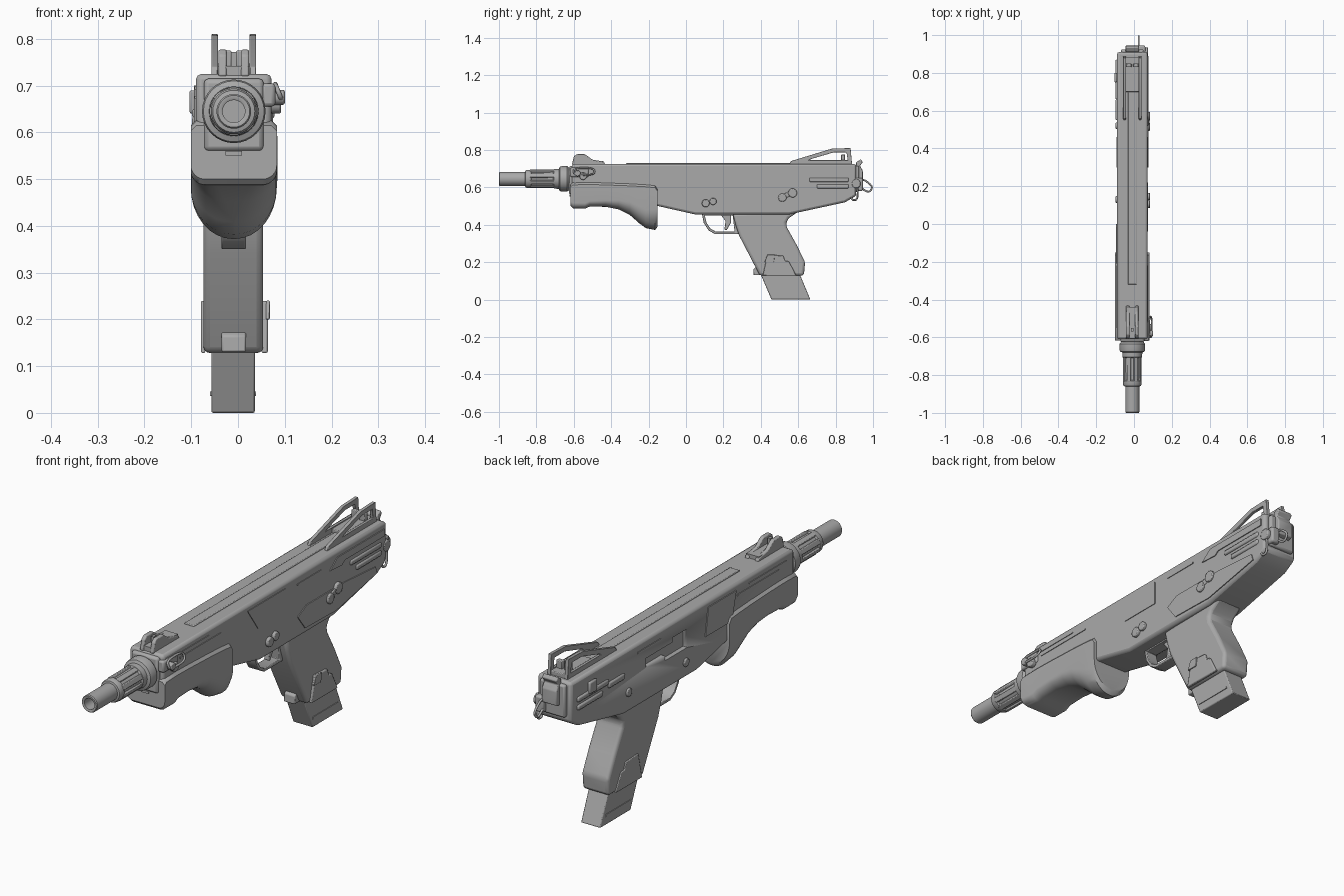
import bpy, bmesh, math
from mathutils import Vector, Matrix

grey = bpy.data.materials.new("gunmetal grey")
grey.diffuse_color = (0.4, 0.4, 0.4, 1)
CX, AXIS = -0.009, 0.645          # body centre in x, barrel height


def finish(name, bm, bevel=0, segs=2, angle=35):
    bmesh.ops.recalc_face_normals(bm, faces=bm.faces)
    me = bpy.data.meshes.new(name)
    bm.to_mesh(me)
    bm.free()
    ob = bpy.data.objects.new(name, me)
    bpy.context.collection.objects.link(ob)
    me.materials.append(grey)
    bpy.ops.object.select_all(action='DESELECT')
    bpy.context.view_layer.objects.active = ob
    ob.select_set(True)
    bpy.ops.object.shade_smooth_by_angle(angle=math.radians(angle))
    if bevel:
        m = ob.modifiers.new("bevel", 'BEVEL')
        m.width, m.segments, m.limit_method = bevel, segs, 'ANGLE'
        m.angle_limit = math.radians(30)
    return ob


def prism(name, pts, x0, x1, bevel=0, segs=2):
    """Side profile of (y, z) points extruded across x."""
    bm = bmesh.new()
    a = [bm.verts.new((x0, y, z)) for y, z in pts]
    b = [bm.verts.new((x1, y, z)) for y, z in pts]
    bm.faces.new(a)
    bm.faces.new(b)
    for i in range(len(pts)):
        j = (i + 1) % len(pts)
        bm.faces.new((a[i], a[j], b[j], b[i]))
    return finish(name, bm, bevel, segs)


def box(name, x0, x1, y0, y1, z0, z1, bevel=0):
    return prism(name, [(y0, z0), (y1, z0), (y1, z1), (y0, z1)], x0, x1, bevel)


def frame(name, outer, inner, x0, x1, bevel=0):
    """Plate with an opening; both outlines have the same point count."""
    bm = bmesh.new()
    loops = [[bm.verts.new((x, y, z)) for y, z in l]
             for x, l in ((x0, outer), (x1, outer), (x1, inner), (x0, inner))]
    n = len(outer)
    for k in range(4):
        p, q = loops[k], loops[(k + 1) % 4]
        for i in range(n):
            j = (i + 1) % n
            bm.faces.new((p[i], p[j], q[j], q[i]))
    return finish(name, bm, bevel)


def lathe(name, prof, n=32):
    """Closed (y, radius) profile turned about the barrel axis."""
    bm = bmesh.new()
    rings = []
    for y, r in prof:
        rings.append([bm.verts.new((CX + r * math.cos(t), y, AXIS + r * math.sin(t)))
                      for t in (2 * math.pi * i / n for i in range(n))])
    for p, q in zip(rings, rings[1:]):
        for i in range(n):
            j = (i + 1) % n
            bm.faces.new((p[i], p[j], q[j], q[i]))
    bm.faces.new(rings[0])
    bm.faces.new(rings[-1])
    return finish(name, bm)


def pin(name, y, z, x0, x1, r):
    return prism(name, [(y + r * math.cos(i * math.pi / 10), z + r * math.sin(i * math.pi / 10))
                        for i in range(20)], x0, x1, 0.004)


def loop_wire(name, c, axis_u, axis_v, u, v, r):
    """Rounded closed wire loop."""
    bm = bmesh.new()
    n, m = 24, 8
    c, U, V = Vector(c), Vector(axis_u).normalized(), Vector(axis_v).normalized()
    W = U.cross(V)
    rings = []
    for i in range(n):
        t = 2 * math.pi * i / n
        ca, sa = math.cos(t), math.sin(t)
        p = c + U * u * math.copysign(abs(ca) ** 0.7, ca) + V * v * math.copysign(abs(sa) ** 0.7, sa)
        d = (U * ca + V * sa).normalized()
        rings.append([bm.verts.new(p + r * (d * math.cos(s) + W * math.sin(s)))
                      for s in (2 * math.pi * k / m for k in range(m))])
    for i in range(n):
        p, q = rings[i], rings[(i + 1) % n]
        for k in range(m):
            bm.faces.new((p[k], p[(k + 1) % m], q[(k + 1) % m], q[k]))
    return finish(name, bm, angle=60)


# receiver with ejection port cut into the left side
L, R = -0.09, 0.072
receiver = prism("receiver", [(-0.61, 0.56), (-0.61, 0.725), (0.91, 0.725), (0.91, 0.555),
                              (0.85, 0.52), (0.55, 0.455), (0.05, 0.455), (-0.15, 0.5)], L, R, 0.012)
cutter = prism("port_cutter", [(0.12, 0.58), (0.12, 0.66), (0.22, 0.66), (0.22, 0.64), (0.4, 0.64),
                               (0.4, 0.60), (0.27, 0.60), (0.27, 0.58)], L - 0.05, L + 0.02)
cutter.hide_render = True
cutter.hide_viewport = True
cut = receiver.modifiers.new("port", 'BOOLEAN')
cut.object, cut.solver = cutter, 'EXACT'
box("top_strip", CX - 0.023, CX + 0.023, -0.32, 0.73, 0.72, 0.73, 0.003)

# side panels, ribs and slits
prism("right_panel", [(-0.04, 0.70), (0.22, 0.70), (0.22, 0.60), (0.03, 0.60)], R, R + 0.003)
prism("left_panel", [(-0.21, 0.70), (-0.02, 0.70), (0.0, 0.58), (-0.18, 0.58)], L - 0.004, L)
prism("right_lower_panel", [(0.30, 0.545), (0.35, 0.48), (0.56, 0.475), (0.84, 0.53), (0.83, 0.56),
                            (0.62, 0.575), (0.36, 0.575)], R, R + 0.004)
prism("right_rear_panel", [(0.52, 0.66), (0.57, 0.70), (0.89, 0.70), (0.89, 0.67), (0.62, 0.67),
                           (0.60, 0.655)], R, R + 0.004)
for z, y0 in ((0.64, 0.66), (0.605, 0.70)):
    for x0, x1, s in ((R - 0.01, R + 0.006, "right"), (L - 0.008, L + 0.01, "left")):
        box(s + "_rear_rib", x0, x1, y0, 0.87, z - 0.011, z + 0.011, 0.006)
box("left_upper_rib", L - 0.008, L + 0.01, 0.55, 0.66, 0.61, 0.635, 0.006)
for y0, y1, z in ((-0.55, -0.3, 0.695), (-0.5, -0.22, 0.675), (0.3, 0.46, 0.685)):
    box("right_slit", R, R + 0.003, y0, y1, z - 0.003, z + 0.003)
    box("left_slit", L - 0.003, L, y0, y1, z - 0.003, z + 0.003)
for y, z, r in ((0.105, 0.515, 0.021), (0.145, 0.525, 0.019), (0.515, 0.545, 0.022), (0.57, 0.57, 0.024)):
    pin("right_button", y, z, R - 0.01, R + 0.013, r)
for y, z in ((0.13, 0.52), (0.52, 0.54)):
    pin("left_pin", y, z, L - 0.007, L + 0.01, 0.018)
prism("selector_lever", [(0.5, 0.53), (0.51, 0.56), (0.57, 0.585), (0.575, 0.56)], R, R + 0.009, 0.003)
box("left_catch", L - 0.014, L, 0.75, 0.80, 0.64, 0.69, 0.005)

# barrel, fluted shroud and collar
lathe("barrel", [(-0.80, 0.024), (-0.998, 0.024), (-1.0, 0.027), (-1.0, 0.034), (-0.996, 0.037),
                 (-0.86, 0.037), (-0.858, 0.045), (-0.85, 0.049), (-0.83, 0.049), (-0.825, 0.043),
                 (-0.71, 0.045), (-0.705, 0.052), (-0.68, 0.053), (-0.675, 0.065), (-0.665, 0.068),
                 (-0.635, 0.068), (-0.625, 0.06), (-0.60, 0.06)])
for i in range(8):
    rib = box("shroud_rib", -0.011, 0.011, -0.835, -0.70, 0.03, 0.0505, 0.003)
    rib.matrix_world = Matrix.Translation((CX, 0, AXIS)) @ Matrix.Rotation(math.pi * (i + 0.5) / 4, 4, 'Y')
box("front_block", CX - 0.064, CX + 0.064, -0.625, -0.58, 0.56, 0.715, 0.01)

# handguard: square at the front, curling into a round hand stop
bm = bmesh.new()
rings = []
for y, top, bot, rx, rz in ((-0.617, 0.615, 0.50, 0.03, 0.03), (-0.605, 0.625, 0.488, 0.03, 0.03),
                            (-0.54, 0.627, 0.486, 0.035, 0.03), (-0.515, 0.627, 0.497, 0.04, 0.03),
                            (-0.43, 0.625, 0.496, 0.05, 0.035), (-0.36, 0.622, 0.482, 0.06, 0.05),
                            (-0.30, 0.62, 0.452, 0.075, 0.07), (-0.25, 0.617, 0.408, 0.09, 0.09),
                            (-0.215, 0.615, 0.382, 0.09, 0.10), (-0.165, 0.61, 0.372, 0.09, 0.11),
                            (-0.152, 0.59, 0.39, 0.088, 0.11)):
    w = 0.092
    half = [(w - 0.012, top), (w, top - 0.012)]
    half += [(w - rx + rx * math.cos(t), bot + rz - rz * math.sin(t))
             for t in (math.pi / 2 * k / 8 for k in range(9))]
    rings.append([bm.verts.new((CX + s * x, y, z)) for s, x, z in
                  [(1, *p) for p in half] + [(-1, *p) for p in reversed(half)]])
for p, q in zip(rings, rings[1:]):
    for i in range(len(p)):
        j = (i + 1) % len(p)
        bm.faces.new((p[i], p[j], q[j], q[i]))
bm.faces.new(rings[0])
bm.faces.new(rings[-1])
bmesh.ops.remove_doubles(bm, verts=bm.verts, dist=0.0001)
finish("handguard", bm, angle=40)
box("handguard_front_tab", CX - 0.018, CX + 0.018, -0.623, -0.6, 0.55, 0.56)

# trigger guard and trigger
frame("trigger_guard",
      [(0.085, 0.46), (0.095, 0.41), (0.12, 0.37), (0.155, 0.35), (0.28, 0.35), (0.30, 0.46)],
      [(0.10, 0.45), (0.11, 0.41), (0.13, 0.38), (0.16, 0.363), (0.26, 0.363), (0.25, 0.45)],
      CX - 0.026, CX + 0.026, 0.003)
prism("trigger", [(0.18, 0.46), (0.212, 0.42), (0.205, 0.375), (0.217, 0.37), (0.24, 0.41), (0.24, 0.46)],
      CX - 0.012, CX + 0.012, 0.004)

# grip, magazine and their fittings
prism("grip", [(0.25, 0.46), (0.265, 0.40), (0.285, 0.34), (0.395, 0.128), (0.63, 0.128), (0.637, 0.20),
               (0.59, 0.295), (0.54, 0.385), (0.535, 0.41), (0.55, 0.435), (0.60, 0.47)],
      -0.074, 0.054, 0.014, 3)
prism("magazine", [(0.38, 0.18), (0.457, 0), (0.665, 0), (0.59, 0.18)], -0.057, 0.036, 0.004)
prism("magazine_ridge", [(0.455, 0.036), (0.457, 0.046), (0.625, 0.046), (0.63, 0.036)], -0.06, 0.039)
prism("magazine_catch", [(0.36, 0.13), (0.362, 0.165), (0.385, 0.182), (0.42, 0.182), (0.42, 0.13)],
      CX - 0.026, CX + 0.026, 0.004)
plate = [(0.41, 0.128), (0.435, 0.24), (0.52, 0.235), (0.53, 0.205), (0.55, 0.205), (0.59, 0.128)]
prism("right_grip_plate", plate, 0.05, 0.064, 0.004)
prism("left_grip_plate", [(y, z) for y, z in plate], -0.079, -0.07, 0.003)
prism("grip_lever", [(0.42, 0.20), (0.435, 0.24), (0.475, 0.24), (0.47, 0.20)], 0.06, 0.068, 0.002)

# front sight: two ears, base and post
for s in (-1, 1):
    prism("front_sight_ear", [(-0.61, 0.72), (-0.60, 0.765), (-0.585, 0.777), (-0.54, 0.777),
                              (-0.50, 0.748), (-0.44, 0.738), (-0.43, 0.72)],
          CX + s * 0.024 - 0.009, CX + s * 0.024 + 0.009, 0.004)
box("front_sight_base", CX - 0.03, CX + 0.03, -0.605, -0.44, 0.72, 0.742)
box("front_sight_post", CX - 0.006, CX + 0.006, -0.57, -0.55, 0.73, 0.772)

# rear sight: open side frames, bed and aperture
for s in (-1, 1):
    x = CX + s * 0.041
    frame("rear_sight_frame", [(0.55, 0.722), (0.56, 0.74), (0.78, 0.807), (0.88, 0.81), (0.888, 0.722)],
          [(0.66, 0.745), (0.67, 0.752), (0.79, 0.787), (0.858, 0.787), (0.865, 0.745)],
          x - 0.007, x + 0.007, 0.002)
box("rear_sight_bed", CX - 0.036, CX + 0.036, 0.70, 0.885, 0.72, 0.742, 0.003)
for s in (-1, 1):
    box("rear_sight_notch", CX + s * 0.019 - 0.014, CX + s * 0.019 + 0.014, 0.83, 0.85, 0.74, 0.775, 0.003)

# rear cap, latch and sling loops
box("rear_cap", CX - 0.06, CX + 0.06, 0.90, 0.925, 0.575, 0.715, 0.008)
prism("rear_latch", [(0.91, 0.62), (0.91, 0.735), (0.935, 0.75), (0.945, 0.735), (0.93, 0.715),
                     (0.945, 0.69), (0.945, 0.63)], CX - 0.035, CX + 0.035, 0.004)
box("rear_lug", 0.02, 0.06, 0.88, 0.945, 0.58, 0.65, 0.008)
pin("rear_swivel", 0.91, 0.62, 0.05, 0.075, 0.024)
loop_wire("rear_sling_loop", (0.025, 0.96, 0.608), (0, 1, -0.8), (0, 0.8, 1), 0.036, 0.022, 0.005)
loop_wire("lower_sling_loop", (0.066, 0.90, 0.57), (0, 0, 1), (0, 1, 0), 0.038, 0.018, 0.005)

# front sling swivel on the right
box("front_swivel_mount", 0.05, 0.08, -0.62, -0.52, 0.655, 0.705, 0.008)
pin("front_swivel_pin", -0.58, 0.675, 0.07, 0.10, 0.016)
pin("front_swivel_boss", -0.55, 0.66, 0.07, 0.092, 0.02)
loop_wire("front_sling_loop", (0.087, -0.545, 0.685), (0, 1, 0), (-0.4, 0, 1), 0.055, 0.02, 0.005)
